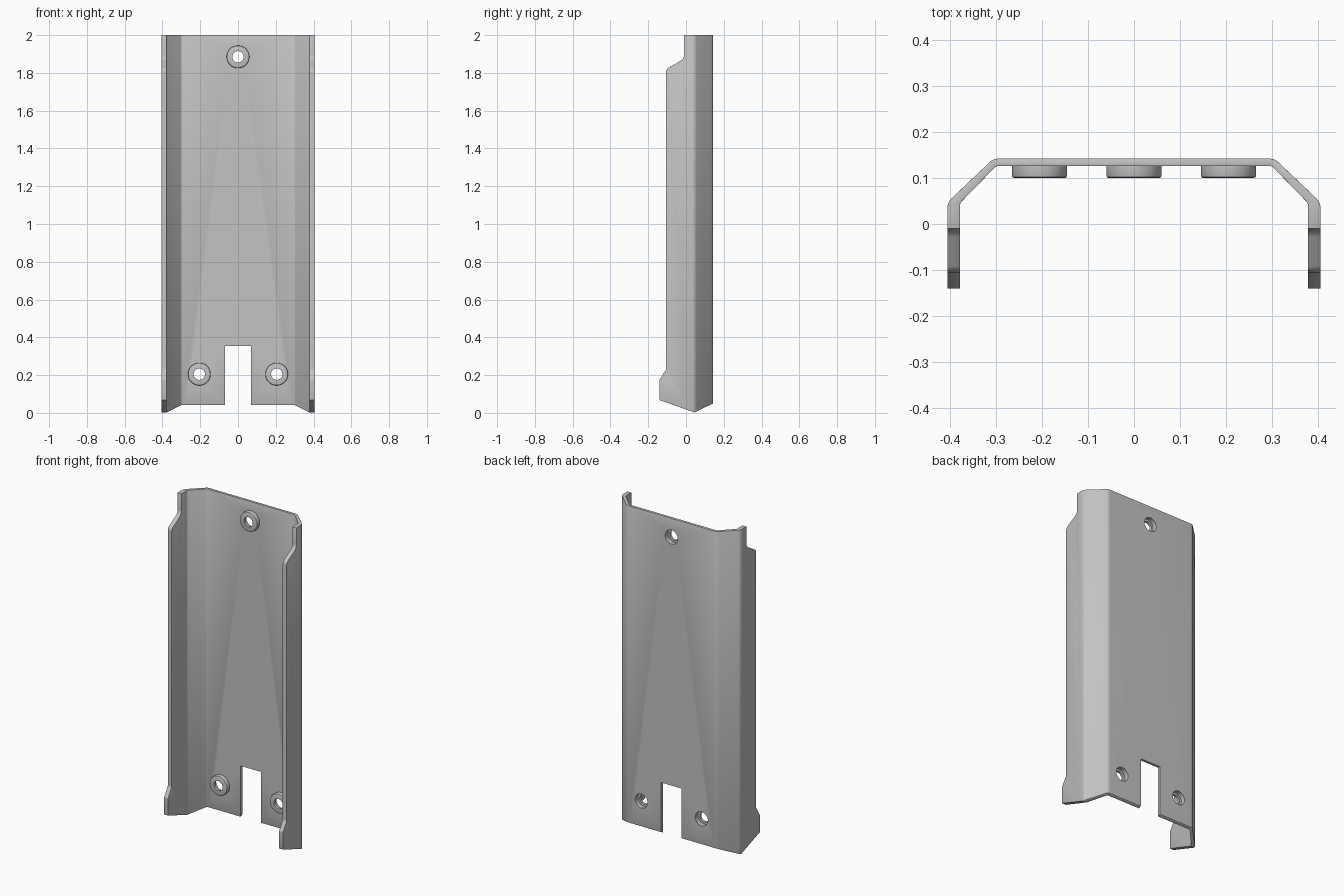
import bpy, bmesh, math
from mathutils import Vector

cube = bpy.data.objects.get("Cube")
if cube:
    bpy.data.objects.remove(cube, do_unlink=True)

metal = bpy.data.materials.new("grey metal")
metal.use_nodes = True
GREY = (0.55, 0.55, 0.55, 1)
metal.diffuse_color = GREY
metal.node_tree.nodes["Principled BSDF"].inputs["Base Color"].default_value = GREY


def make_object(name, bm, helper=False):
    bmesh.ops.recalc_face_normals(bm, faces=bm.faces[:])
    mesh = bpy.data.meshes.new(name)
    bm.to_mesh(mesh)
    bm.free()
    mesh.materials.append(metal)
    ob = bpy.data.objects.new(name, mesh)
    bpy.context.collection.objects.link(ob)
    ob.hide_render = helper
    if helper:
        ob.hide_set(True)
    return ob


def rounded(points, steps=6):
    """Expand (a, b, radius) corners into arcs along a closed outline."""
    out = []
    for i, (a, b, r) in enumerate(points):
        p = Vector((a, b))
        if not r:
            out.append(p)
            continue
        u = (Vector(points[i - 1][:2]) - p).normalized()
        v = (Vector(points[(i + 1) % len(points)][:2]) - p).normalized()
        cut = r / math.tan(u.angle(v) / 2)
        start, end = p + u * cut, p + v * cut
        for k in range(steps + 1):
            t = k / steps
            out.append(start * (1 - t) ** 2 + p * 2 * t * (1 - t) + end * t * t)
    return out


def prism(name, outline, place, offset, helper=False):
    bm = bmesh.new()
    face = bm.faces.new([bm.verts.new(place(p)) for p in outline])
    moved = bmesh.ops.extrude_face_region(bm, geom=[face])["geom"]
    bmesh.ops.translate(bm, vec=offset, verts=[g for g in moved if isinstance(g, bmesh.types.BMVert)])
    return make_object(name, bm, helper)


def lathe(name, profile, x, z, helper=False):
    """Revolve a closed (radius, y) profile about the y direction."""
    bm = bmesh.new()
    verts = [bm.verts.new((x + r, y, z)) for r, y in profile]
    edges = [bm.edges.new((verts[i - 1], verts[i])) for i in range(len(verts))]
    bmesh.ops.spin(bm, geom=verts + edges, cent=(x, 0, z), axis=(0, 1, 0),
                   angle=math.tau, steps=48, use_merge=True)
    bmesh.ops.remove_doubles(bm, verts=bm.verts[:], dist=0.0001)
    return make_object(name, bm, helper)


def boolean(ob, cutter, operation):
    mod = ob.modifiers.new(cutter.name, "BOOLEAN")
    mod.operation = operation
    mod.solver = "EXACT"
    mod.object = cutter


def smooth(ob):
    bpy.ops.object.select_all(action="DESELECT")
    ob.select_set(True)
    bpy.context.view_layer.objects.active = ob
    bpy.ops.object.shade_smooth_by_angle(angle=math.radians(30))


# Folded channel cross-section: outer half, inner half, then mirrored
outer = [(0.405, -0.2, 0), (0.405, 0.047, 0.03), (0.305, 0.142, 0.03)]
inner = [(0.299, 0.126, 0.015), (0.378, 0.045, 0.015), (0.378, -0.2, 0)]
flip = lambda pts: [(-x, y, r) for x, y, r in reversed(pts)]
section = outer + flip(outer) + flip(inner) + inner
panel = prism("channel_panel", rounded(section), lambda p: (p.x, p.y, -0.1), (0, 0, 2.2))

# Side silhouette trims the flanges and the pointed lower edge
side = [(0.2, 2, 0), (-0.01, 2, 0), (-0.01, 1.875, 0.04), (-0.105, 1.82, 0.03),
        (-0.105, 0.23, 0.02), (-0.14, 0.175, 0.01), (-0.14, 0.068, 0),
        (0.045, 0.002, 0.01), (0.2, 0.078, 0)]
trim = prism("side_trim", rounded(side), lambda p: (-0.6, p.x, p.y), (1.2, 0, 0), True)
boolean(panel, trim, "INTERSECT")

# Softened rim
bevel = panel.modifiers.new("rim", "BEVEL")
bevel.width = 0.004
bevel.segments = 2
bevel.limit_method = "ANGLE"
bevel.angle_limit = math.radians(55)

# Lower slot
slot = [Vector(p) for p in ((-0.07, -0.2), (0.07, -0.2), (0.07, 0.355), (-0.07, 0.355))]
boolean(panel, prism("slot_cutter", slot, lambda p: (p.x, 0.08, p.y), (0, 0.12, 0), True), "DIFFERENCE")

# Screw bosses with a counterbore from the back
ring = [(0.03, 0.1), (0.055, 0.1), (0.0585, 0.1015), (0.06, 0.105), (0.06, 0.128),
        (0.043, 0.128), (0.043, 0.115), (0.03, 0.115)]
bore = [(0, 0.09), (0.043, 0.09), (0.043, 0.2), (0, 0.2)]
for label, x, z in (("top", 0, 1.885), ("left", 0.205, 0.205), ("right", -0.205, 0.205)):
    boolean(panel, lathe(label + "_bore_cutter", bore, x, z, True), "DIFFERENCE")
    smooth(lathe(label + "_screw_boss", ring, x, z))

# Bake the cuts
bpy.context.view_layer.update()
depsgraph = bpy.context.evaluated_depsgraph_get()
baked = bpy.data.meshes.new_from_object(panel.evaluated_get(depsgraph))
panel.modifiers.clear()
panel.data = baked
smooth(panel)
for ob in [o for o in bpy.data.objects if o.name.endswith(("_cutter", "_trim"))]:
    bpy.data.objects.remove(ob, do_unlink=True)
